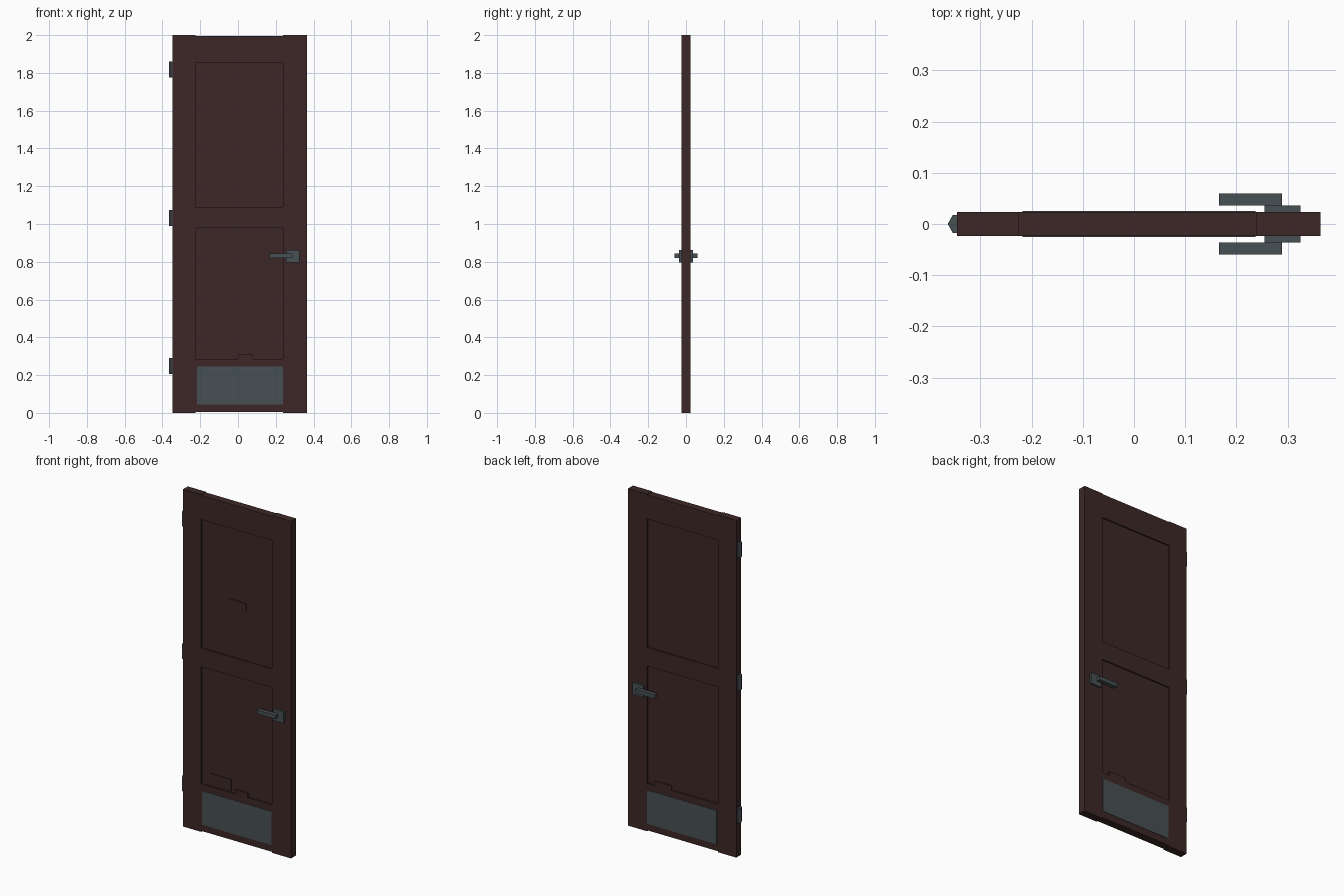
import bpy, bmesh

if "Cube" in bpy.data.objects:
    bpy.data.objects.remove(bpy.data.objects["Cube"])


def material(name, rgb):
    m = bpy.data.materials.new(name)
    m.diffuse_color = (*rgb, 1.0)
    m.use_nodes = True
    m.node_tree.nodes["Principled BSDF"].inputs["Base Color"].default_value = m.diffuse_color
    return m


WOOD = material("dark_brown_wood", (0.045, 0.0205, 0.0195))
METAL = material("grey_metal", (0.064, 0.079, 0.088))


def prism(name, outline, z0, z1, mat):
    """Extrude an xy outline from z0 to z1."""
    bm = bmesh.new()
    low = [bm.verts.new((x, y, z0)) for x, y in outline]
    top = [bm.verts.new((x, y, z1)) for x, y in outline]
    bm.faces.new(low[::-1])
    bm.faces.new(top)
    n = len(outline)
    for i in range(n):
        j = (i + 1) % n
        bm.faces.new((low[i], low[j], top[j], top[i]))
    bmesh.ops.recalc_face_normals(bm, faces=bm.faces)
    me = bpy.data.meshes.new(name)
    bm.to_mesh(me)
    bm.free()
    me.materials.append(mat)
    ob = bpy.data.objects.new(name, me)
    bpy.context.collection.objects.link(ob)
    return ob


def box(name, x0, x1, y0, y1, z0, z1, mat):
    y0, y1 = sorted((y0, y1))
    return prism(name, [(x0, y0), (x1, y0), (x1, y1), (x0, y1)], z0, z1, mat)


L, R = -0.346, 0.364      # slab sides
PL, PR = -0.226, 0.239    # panel opening
T, P = 0.023, 0.015       # half thickness of frame and of panels

# frame: full-height stiles, slightly shorter rails
box("hinge_stile", L, PL, -T, T, 0, 2, WOOD)
box("latch_stile", PR, R, -T, T, 0, 2, WOOD)
for name, z0, z1 in (("bottom_rail", 0.006, 0.285),
                     ("middle_rail", 0.98, 1.09),
                     ("top_rail", 1.853, 1.996)):
    box(name, PL, PR, -T, T, z0, z1, WOOD)

# recessed panels
box("lower_panel", PL, PR, -P, P, 0.285, 0.98, WOOD)
box("upper_panel", PL, PR, -P, P, 1.09, 1.853, WOOD)

# small wooden plates and tabs on the panels
box("upper_plate", -0.05, 0.065, -P - 0.004, -P, 1.385, 1.43, WOOD)
box("lower_plate", -0.17, -0.032, -P - 0.004, -P, 0.288, 0.36, WOOD)
box("front_tab", 0.0, 0.08, -T, -P, 0.285, 0.31, WOOD)
box("back_tab", 0.08, 0.19, P, T, 0.285, 0.31, WOOD)

# kick plates and handles on both sides
for side, s in (("front", -1), ("back", 1)):
    box(side + "_kick_plate", -0.218, 0.237, s * T, s * (T + 0.002),
        0.045, 0.245, METAL)
    box(side + "_handle_plate", 0.255, 0.325, s * T, s * 0.036,
        0.795, 0.863, METAL)
    box(side + "_handle_lever", 0.166, 0.289, s * 0.036, s * 0.06,
        0.82, 0.843, METAL)

# three hinges with a pointed outer edge
hinge = [(L, -0.018), (L, 0.018), (-0.354, 0.018), (-0.364, 0.0),
         (-0.354, -0.018)]
for i, z in enumerate((0.205, 0.99, 1.776)):
    prism(f"hinge_{i + 1}", hinge, z, z + 0.085, METAL)
